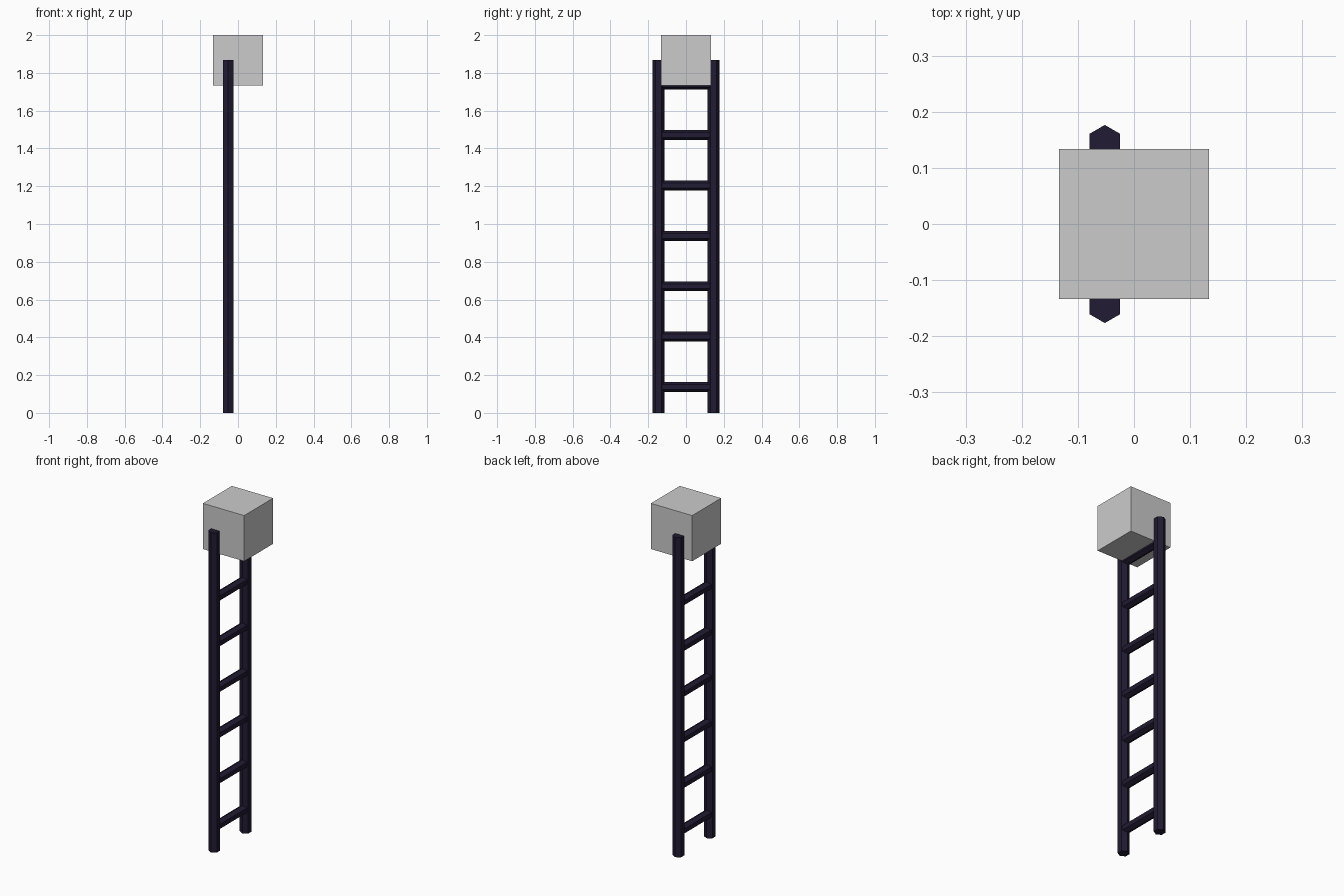
import bpy
import math

if "Cube" in bpy.data.objects:
    bpy.data.objects.remove(bpy.data.objects["Cube"])

RAIL_X = -0.052
RAIL_Y = 0.145

dark = bpy.data.materials.new("dark_navy")
dark.diffuse_color = (0.015, 0.011, 0.032, 1)
dark.use_nodes = True
dark.node_tree.nodes["Principled BSDF"].inputs["Base Color"].default_value = dark.diffuse_color


def hex_bar(name, radius, length, location, rotation):
    bpy.ops.mesh.primitive_cylinder_add(vertices=6, radius=radius, depth=length,
                                        location=location, rotation=rotation)
    bar = bpy.context.object
    bar.name = name
    bar.data.materials.append(dark)
    return bar


# Block at the top of the ladder
bpy.ops.mesh.primitive_cube_add(size=0.2667, location=(0, 0, 2 - 0.13335))
bpy.context.object.name = "top_block"

# Two upright hexagonal rails, corners pointing along y
for side, label in ((-1, "front"), (1, "back")):
    hex_bar(label + "_rail", 0.0315, 1.867, (RAIL_X, side * RAIL_Y, 1.867 / 2), (0, 0, 0))

# Seven hexagonal rungs, corners pointing along z, ends buried in the rails
for i in range(7):
    hex_bar(f"rung_{i + 1}", 0.0262, 2 * RAIL_Y, (RAIL_X, 0, 0.137 + i * 0.2667),
            (math.pi / 2, 0, 0))
